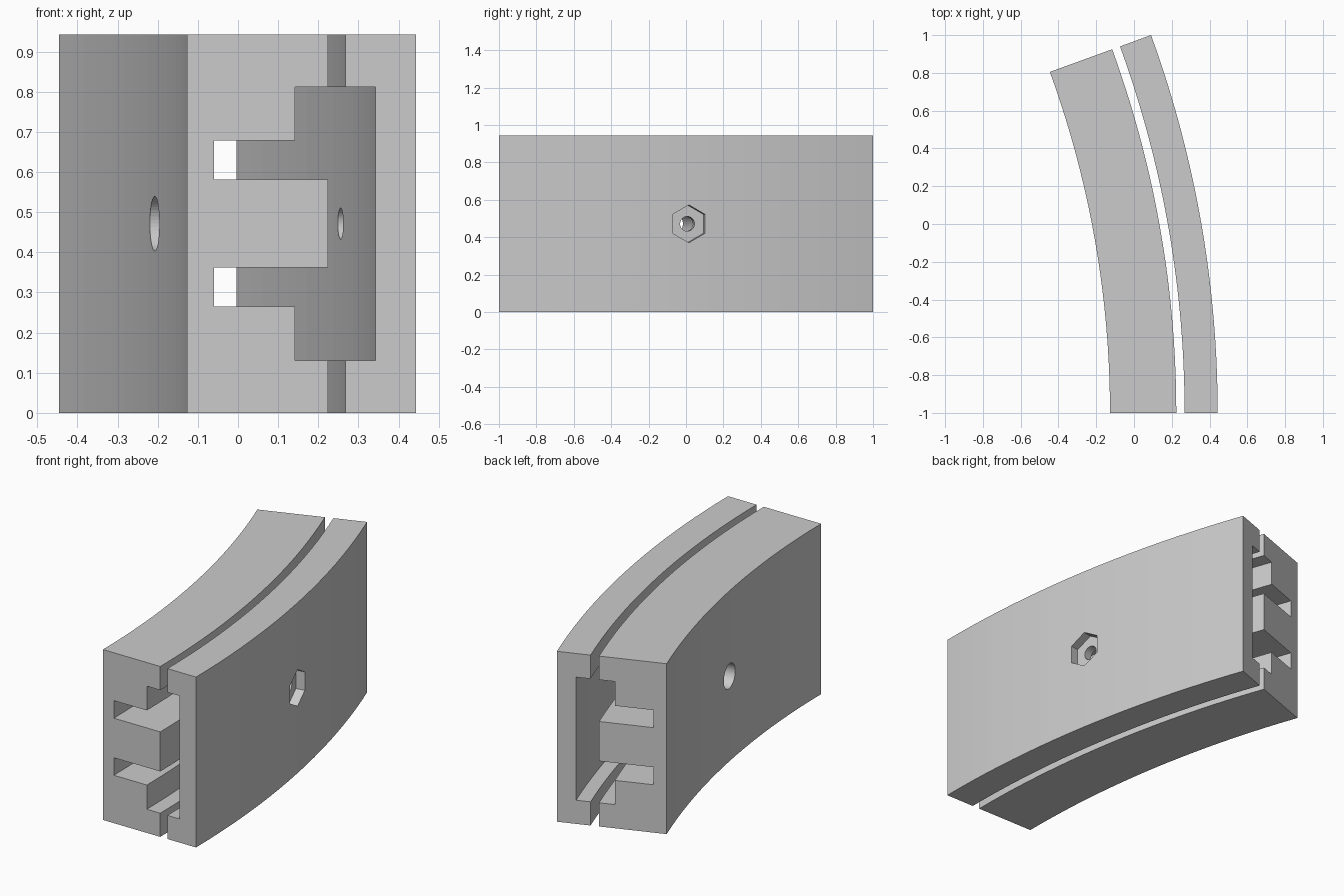
import bpy, bmesh
from math import sin, cos, radians, pi
from mathutils import Vector

if "Cube" in bpy.data.objects:
    bpy.data.objects.remove(bpy.data.objects["Cube"])

AXIS = Vector((-5.405, -1.0, 0.0))   # centre of curvature
SWEEP = radians(20)
STEPS = 20
HEIGHT = 0.943
MID = HEIGHT / 2

grey = bpy.data.materials.new("light_grey")
grey.use_nodes = True
colour = (0.6, 0.6, 0.6, 1)
grey.diffuse_color = colour
grey.node_tree.nodes["Principled BSDF"].inputs["Base Color"].default_value = colour


def polar(radius, angle, z):
    return AXIS + Vector((radius * cos(angle), radius * sin(angle), z))


def loft(name, rings):
    """Closed solid through a row of matching rings of points."""
    bm = bmesh.new()
    rows = [[bm.verts.new(p) for p in ring] for ring in rings]
    n = len(rows[0])
    for a, b in zip(rows, rows[1:]):
        for i in range(n):
            j = (i + 1) % n
            bm.faces.new((a[i], a[j], b[j], b[i]))
    bm.faces.new(rows[0])
    bm.faces.new(rows[-1])
    bmesh.ops.recalc_face_normals(bm, faces=bm.faces)
    mesh = bpy.data.meshes.new(name)
    bm.to_mesh(mesh)
    bm.free()
    mesh.materials.append(grey)
    obj = bpy.data.objects.new(name, mesh)
    bpy.context.collection.objects.link(obj)
    return obj


def swept(name, half):
    """Mirror a lower half profile (x at the front end, z), sweep it on the arc."""
    profile = half + [(x, HEIGHT - z) for x, z in reversed(half)]
    return loft(name, [[polar(x - AXIS.x, SWEEP * s / STEPS, z) for x, z in profile]
                       for s in range(STEPS + 1)])


def drill(target, sides, radius, r_from, r_to):
    """Cut a radial prism-shaped hole at the middle of the arc."""
    out = Vector((cos(SWEEP / 2), sin(SWEEP / 2), 0))
    side = Vector((-out.y, out.x, 0))
    rings = []
    for r in (r_from, r_to):
        c = AXIS + out * r + Vector((0, 0, MID))
        rings.append([c + side * radius * sin(2 * pi * i / sides)
                      + Vector((0, 0, radius * cos(2 * pi * i / sides)))
                      for i in range(sides)])
    cutter = loft("hole_cutter", rings)
    cutter.hide_render = True
    mod = target.modifiers.new("hole", 'BOOLEAN')
    mod.operation = 'DIFFERENCE'
    mod.solver = 'EXACT'
    mod.object = cutter
    bpy.context.view_layer.objects.active = target
    bpy.ops.object.modifier_apply(modifier=mod.name)
    bpy.data.objects.remove(cutter)


# Thick inner rail with two deep grooves and a centre tongue
inner = swept("inner_rail", [(-0.127, 0), (0.224, 0), (0.224, 0.131), (0.142, 0.131),
                             (0.142, 0.265), (-0.06, 0.265), (-0.06, 0.362),
                             (0.224, 0.362)])
# Thin outer cover with a wide shallow channel
outer = swept("outer_cover", [(0.443, 0), (0.268, 0), (0.268, 0.131), (0.343, 0.131)])

# Bolt bore, bolt hole and hexagonal nut pocket
drill(inner, 48, 0.068, 5.1, 5.7)
drill(outer, 48, 0.039, 5.65, 6.0)
drill(outer, 6, 0.101, 5.798, 6.0)
